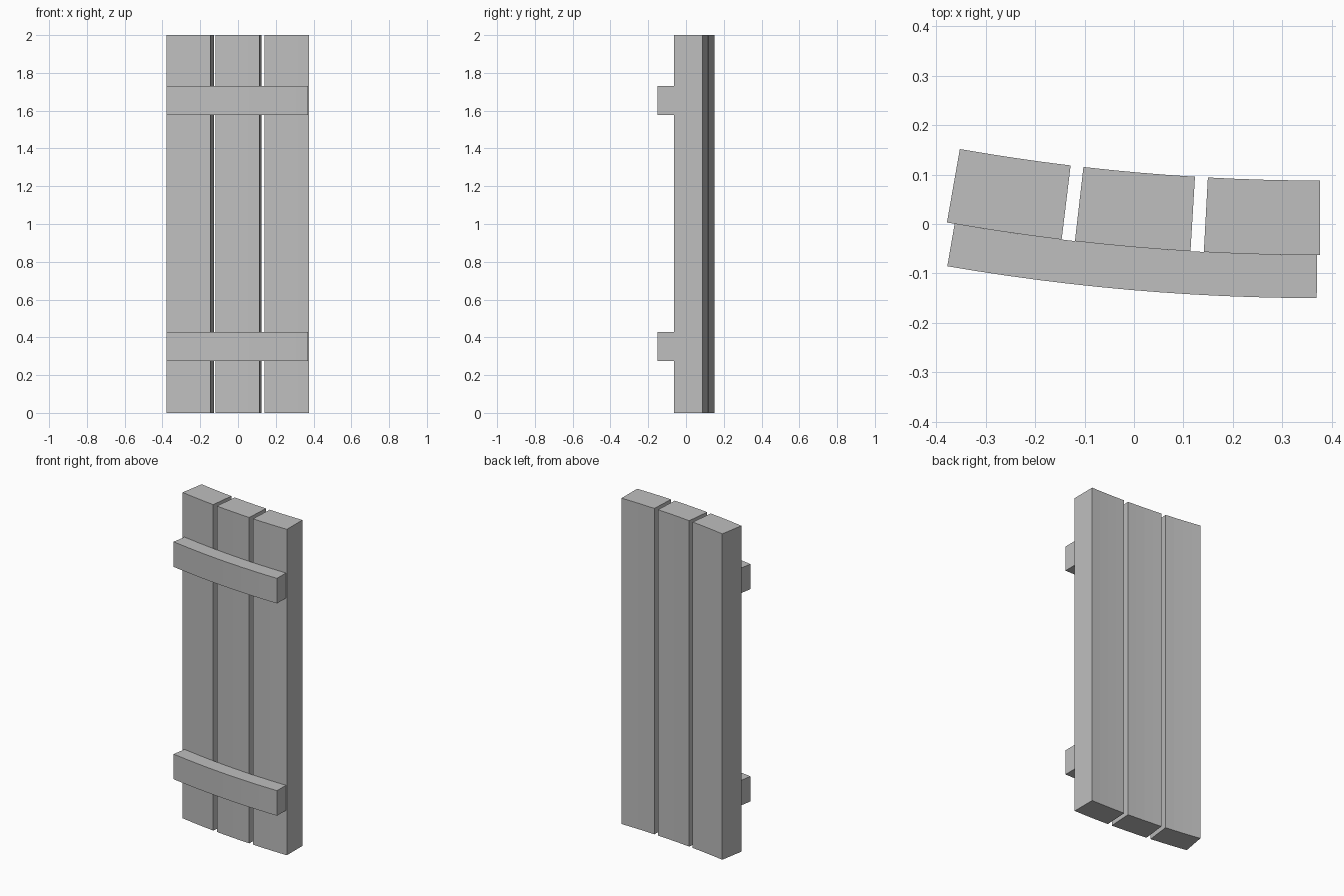
import bpy
import bmesh
import math

if "Cube" in bpy.data.objects:
    bpy.data.objects.remove(bpy.data.objects["Cube"])

# Shared arc centre: every part is a slice of a ring around it
CX, CY = 0.376, 4.283
R_BACK, R_FACE, R_FRONT = 4.195, 4.346, 4.433

grey = bpy.data.materials.new("plain grey")
grey.diffuse_color = (0.52, 0.52, 0.52, 1)
grey.use_nodes = True
grey.node_tree.nodes["Principled BSDF"].inputs["Base Color"].default_value = grey.diffuse_color


def arc_block(name, r_in, r_out, a0, a1, z0, z1, steps):
    """Solid ring slice; angles in degrees, measured leftward from the right end."""
    bm = bmesh.new()
    rings = []
    for i in range(steps + 1):
        a = math.radians(a0 + (a1 - a0) * i / steps)
        rings.append([bm.verts.new((CX - r * math.sin(a), CY - r * math.cos(a), z))
                      for r, z in ((r_in, z0), (r_out, z0), (r_out, z1), (r_in, z1))])
    for p, q in zip(rings, rings[1:]):
        for k in range(4):
            n = (k + 1) % 4
            bm.faces.new((p[k], p[n], q[n], q[k]))
    bm.faces.new(rings[0])
    bm.faces.new(rings[-1])
    bmesh.ops.recalc_face_normals(bm, faces=bm.faces)
    mesh = bpy.data.meshes.new(name)
    bm.to_mesh(mesh)
    bm.free()
    mesh.materials.append(grey)
    obj = bpy.data.objects.new(name, mesh)
    bpy.context.collection.objects.link(obj)


# Three upright boards separated by narrow gaps
BOARD, GAP = 3.095, 0.357
for i, side in enumerate(("right", "middle", "left")):
    start = i * (BOARD + GAP)
    arc_block(side + "_board", R_BACK, R_FACE, start, start + BOARD, 0, 2, 4)

# Two curved cross battens on the front
for level, z in (("lower", 0.274), ("upper", 1.577)):
    arc_block(level + "_batten", R_FACE, R_FRONT, 0.08, 9.79, z, z + 0.154, 12)
